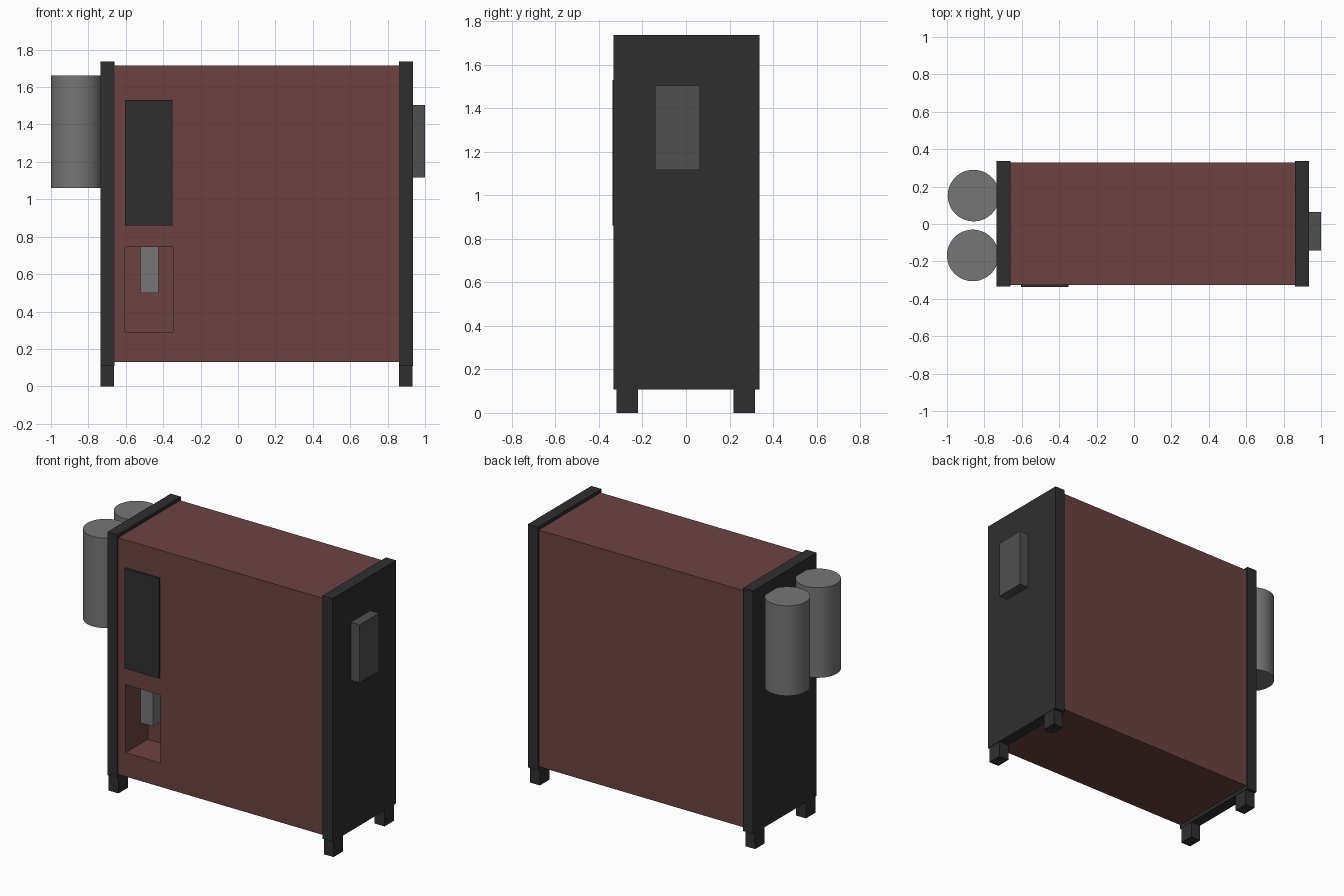
import bpy
import bmesh
from mathutils import Matrix, Vector

if "Cube" in bpy.data.objects:
    bpy.data.objects.remove(bpy.data.objects["Cube"])


def material(name, r, g, b):
    m = bpy.data.materials.new(name)
    m.diffuse_color = (r, g, b, 1)
    m.use_nodes = True
    m.node_tree.nodes["Principled BSDF"].inputs["Base Color"].default_value = m.diffuse_color
    return m


MAROON = material("maroon_paint", 0.15, 0.055, 0.055)
BLACK = material("black_plastic", 0.028, 0.028, 0.028)
STEEL = material("steel", 0.18, 0.18, 0.18)
DARK_GREY = material("dark_grey", 0.08, 0.08, 0.08)


def add(name, bm, mat):
    mesh = bpy.data.meshes.new(name)
    bm.to_mesh(mesh)
    bm.free()
    mesh.materials.append(mat)
    ob = bpy.data.objects.new(name, mesh)
    bpy.context.collection.objects.link(ob)
    return ob


def box(name, xs, ys, zs, mat):
    lo, hi = Vector((xs[0], ys[0], zs[0])), Vector((xs[1], ys[1], zs[1]))
    bm = bmesh.new()
    bmesh.ops.create_cube(bm, size=1, matrix=Matrix.Translation((lo + hi) / 2)
                          @ Matrix.Diagonal((*(hi - lo), 1)))
    return add(name, bm, mat)


def cylinder(name, centre, radius, zs, mat):
    bm = bmesh.new()
    bmesh.ops.create_cone(bm, cap_ends=True, segments=48, radius1=radius, radius2=radius,
                          depth=zs[1] - zs[0],
                          matrix=Matrix.Translation((*centre, sum(zs) / 2)))
    for f in bm.faces:
        f.smooth = len(f.verts) == 4
    for e in bm.edges:
        e.smooth = all(f.smooth for f in e.link_faces)
    return add(name, bm, mat)


# Main cabinet with the dispensing recess cut into its front
cabinet = box("cabinet", (-0.665, 0.865), (-0.325, 0.33), (0.13, 1.715), MAROON)
cutter = box("recess_cutter", (-0.605, -0.347), (-0.45, -0.09), (0.29, 0.745), MAROON)
cutter.hide_render = True
cutter.hide_viewport = True
cut = cabinet.modifiers.new("recess", "BOOLEAN")
cut.operation = "DIFFERENCE"
cut.solver = "EXACT"
cut.object = cutter

# Spout hanging from the recess ceiling
box("spout", (-0.52, -0.425), (-0.29, -0.19), (0.50, 0.75), STEEL)

# Front display panel
box("display_panel", (-0.605, -0.35), (-0.338, -0.315), (0.86, 1.53), BLACK)

# End panels, each standing on two feet
for side, x in (("left", -0.735), ("right", 0.86)):
    box(side + "_end_panel", (x, x + 0.075), (-0.333, 0.338), (0.108, 1.737), BLACK)
    for end, y in (("front", -0.32), ("back", 0.218)):
        box(f"{side}_{end}_foot", (x, x + 0.073), (y, y + 0.1), (0, 0.12), BLACK)

# Twin tanks on the left end
for end, x, y in (("front", -0.862, -0.168), ("back", -0.858, 0.152)):
    cylinder(end + "_tank", (x, y), 0.138, (1.06, 1.663), STEEL)

# Control box on the right end
box("control_box", (0.93, 1.0), (-0.142, 0.064), (1.117, 1.505), DARK_GREY)
